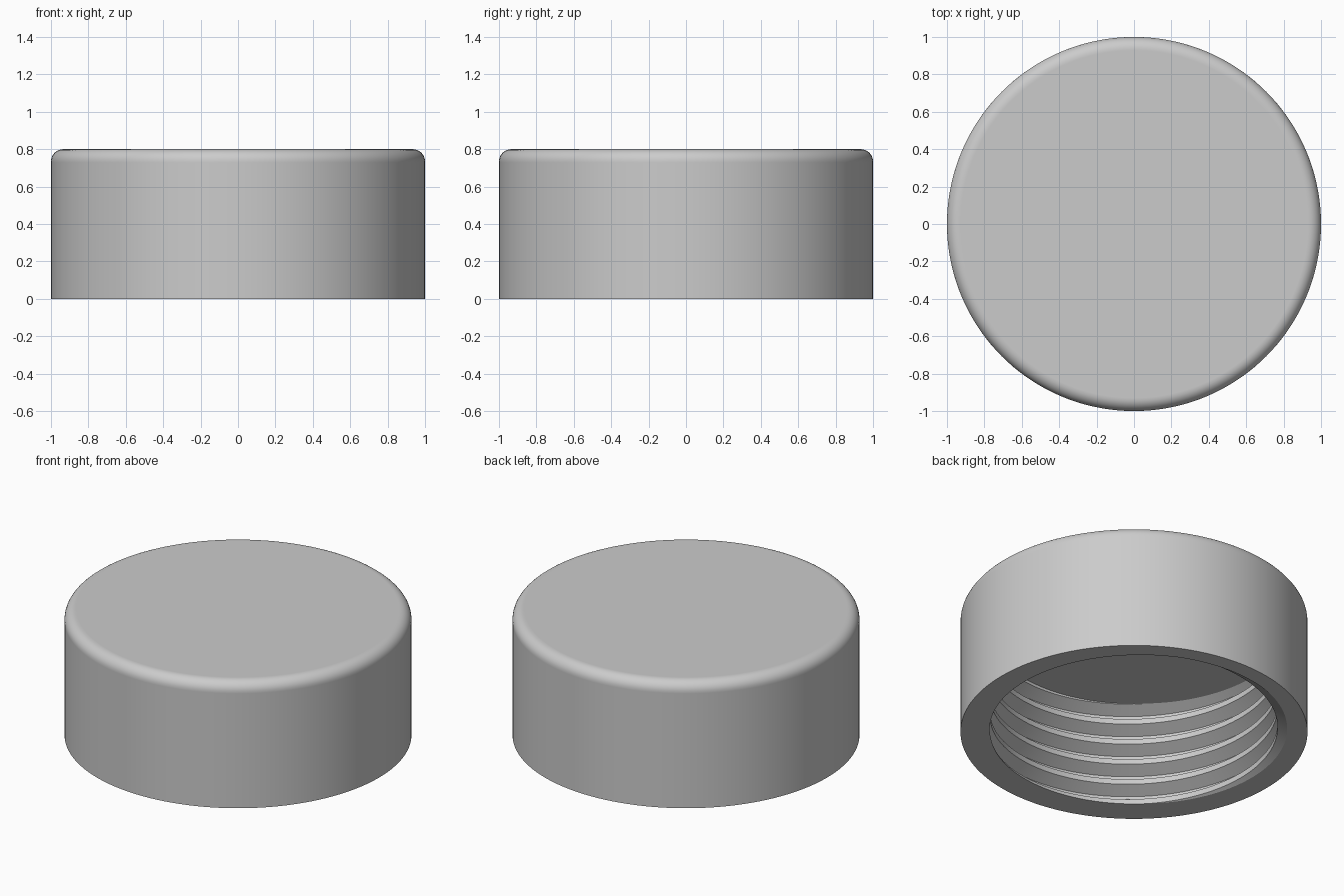
import bpy
import bmesh
import math

cube = bpy.data.objects.get("Cube")
if cube:
    bpy.data.objects.remove(cube, do_unlink=True)

COLUMNS = 144
HEIGHT = 0.8
PITCH = 2 / 15
CEILING = 5 * PITCH
BEVEL = 0.066
MINOR, MAJOR = 0.828, 0.9
# thread section: fraction of the pitch below a crest's lower edge, and radius there
SECTION = [(0, MINOR), (0.3125, MAJOR), (0.4375, MAJOR), (0.75, MINOR), (1, MINOR)]
START = 225  # angle at which a crest's lower edge meets the rim


def thread_radius(phase):
    for (p0, r0), (p1, r1) in zip(SECTION, SECTION[1:]):
        if phase <= p1:
            return r0 + (r1 - r0) * (phase - p0) / (p1 - p0)
    return MINOR


def inner_wall(lead):
    """Thread section from ceiling to rim, trimmed at both ends."""
    points = []
    for turn in range(6, -2, -1):
        for phase, _ in SECTION[:-1]:
            z = min(max(PITCH * (turn + lead - phase), 0), CEILING)
            points.append((thread_radius((lead - z / PITCH) % 1), z))
    return points


def outer_wall():
    """Rim, side, rounded shoulder and flat top."""
    points = [(1, 0), (1, HEIGHT - BEVEL - 0.005)]
    for i in range(9):
        a = math.pi / 2 * i / 8
        points.append((1 - BEVEL + BEVEL * math.cos(a),
                       HEIGHT - BEVEL + BEVEL * math.sin(a)))
    return points + [(1 - BEVEL - 0.005, HEIGHT), (0, HEIGHT)]


# Sweep the section around the axis, following the thread's lead
bm = bmesh.new()
columns = []
for i in range(COLUMNS + 1):
    a = math.tau * i / COLUMNS
    lead = START / 360 - i / COLUMNS
    path = [(0, CEILING)] + inner_wall(lead) + outer_wall()
    columns.append([bm.verts.new((r * math.cos(a), r * math.sin(a), z)) for r, z in path])
for left, right in zip(columns, columns[1:]):
    for j in range(len(left) - 1):
        bm.faces.new((left[j], right[j], right[j + 1], left[j + 1]))
bmesh.ops.remove_doubles(bm, verts=bm.verts, dist=1e-5)
bmesh.ops.recalc_face_normals(bm, faces=bm.faces)

mesh = bpy.data.meshes.new("threaded_cap")
bm.to_mesh(mesh)
bm.free()
cap = bpy.data.objects.new("threaded_cap", mesh)
bpy.context.collection.objects.link(cap)

# Plain grey material
grey = bpy.data.materials.new("light_grey")
grey.use_nodes = True
colour = (0.6, 0.6, 0.6, 1)
grey.diffuse_color = colour
grey.node_tree.nodes["Principled BSDF"].inputs["Base Color"].default_value = colour
mesh.materials.append(grey)

# Smooth walls with crisp thread and rim edges
bpy.ops.object.select_all(action='DESELECT')
cap.select_set(True)
bpy.context.view_layer.objects.active = cap
bpy.ops.object.shade_smooth_by_angle(angle=math.radians(30))
